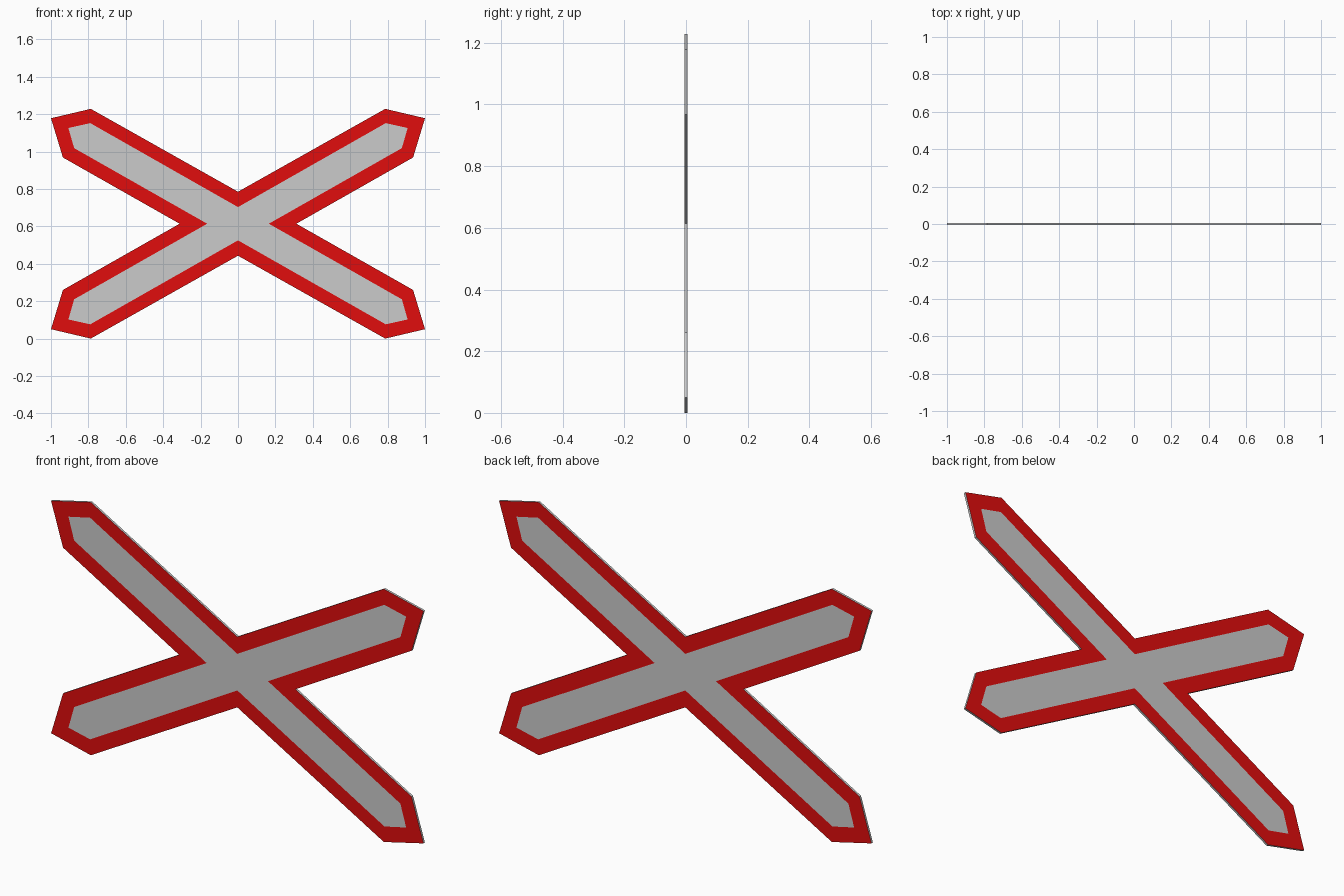
import bpy

if "Cube" in bpy.data.objects:
    bpy.data.objects.remove(bpy.data.objects["Cube"])

HALF_T = 0.0055   # half thickness of the sheet
CZ = 0.614        # height of the crossing point

# One quadrant of each outline, from the upper notch to the side notch
OUTER = [(0, 0.171), (0.787, 0.614), (1.0, 0.564), (0.936, 0.354), (0.312, 0)]
INNER = [(0, 0.089), (0.79, 0.538), (0.907, 0.512), (0.876, 0.404), (0.165, 0)]


def full_loop(q):
    """Mirror a quadrant into the closed cross outline."""
    right = q + [(x, -z) for x, z in q[-2::-1]]
    return right + [(-x, z) for x, z in right[-2:0:-1]]


def ring(q, y):
    return [(x, y, z + CZ) for x, z in full_loop(q)]


def make(name, verts, faces, color=None):
    mesh = bpy.data.meshes.new(name)
    mesh.from_pydata(verts, [], faces)
    mesh.update()
    obj = bpy.data.objects.new(name, mesh)
    bpy.context.collection.objects.link(obj)
    if color:
        mat = bpy.data.materials.new(name)
        mat.diffuse_color = color
        mat.use_nodes = True
        mat.node_tree.nodes["Principled BSDF"].inputs["Base Color"].default_value = mat.diffuse_color
        mesh.materials.append(mat)
    return obj


def band(a, b, n):
    """Quads joining two loops that start at vertex a and b."""
    return [(a + i, a + (i + 1) % n, b + (i + 1) % n, b + i) for i in range(n)]


n = len(full_loop(OUTER))

# Red border on front and back
front = ring(OUTER, -HALF_T) + ring(INNER, -HALF_T)
back = ring(OUTER, HALF_T) + ring(INNER, HALF_T)
border_faces = [f[::-1] for f in band(0, n, n)] + band(2 * n, 3 * n, n)
border_faces = [f[::-1] for f in border_faces]
make("red_border", front + back, border_faces, (0.75, 0.004, 0.004, 1))

# Grey centre panels: four arms around a central diamond, front and back
half = n // 4
corners = [k * half for k in range(4)]
panel = [tuple(corners)]
for k in range(4):
    panel.append(tuple((k * half + j) % n for j in range(half + 1)))
panel_faces = panel + [tuple(i + n for i in f[::-1]) for f in panel]
make("centre_panel", ring(INNER, -HALF_T) + ring(INNER, HALF_T),
     [f[::-1] if f[0] < 0 else f for f in panel_faces])

# Grey sheet edge
make("sheet_edge", ring(OUTER, -HALF_T) + ring(OUTER, HALF_T), band(0, n, n))

# Make every face point away from the sheet
for obj in bpy.context.collection.objects:
    for p in obj.data.polygons:
        if obj.name != "sheet_edge" and p.normal.y * p.center.y < 0:
            p.flip()
        elif obj.name == "sheet_edge":
            a, b = [obj.data.vertices[i].co for i in p.vertices[:2]]
            d = b - a
            # The loop runs clockwise in x/z, so outward is (-dz, dx)
            if p.normal.x * -d.z + p.normal.z * d.x < 0 and p.vertices[0] < n:
                p.flip()
    obj.data.update()
